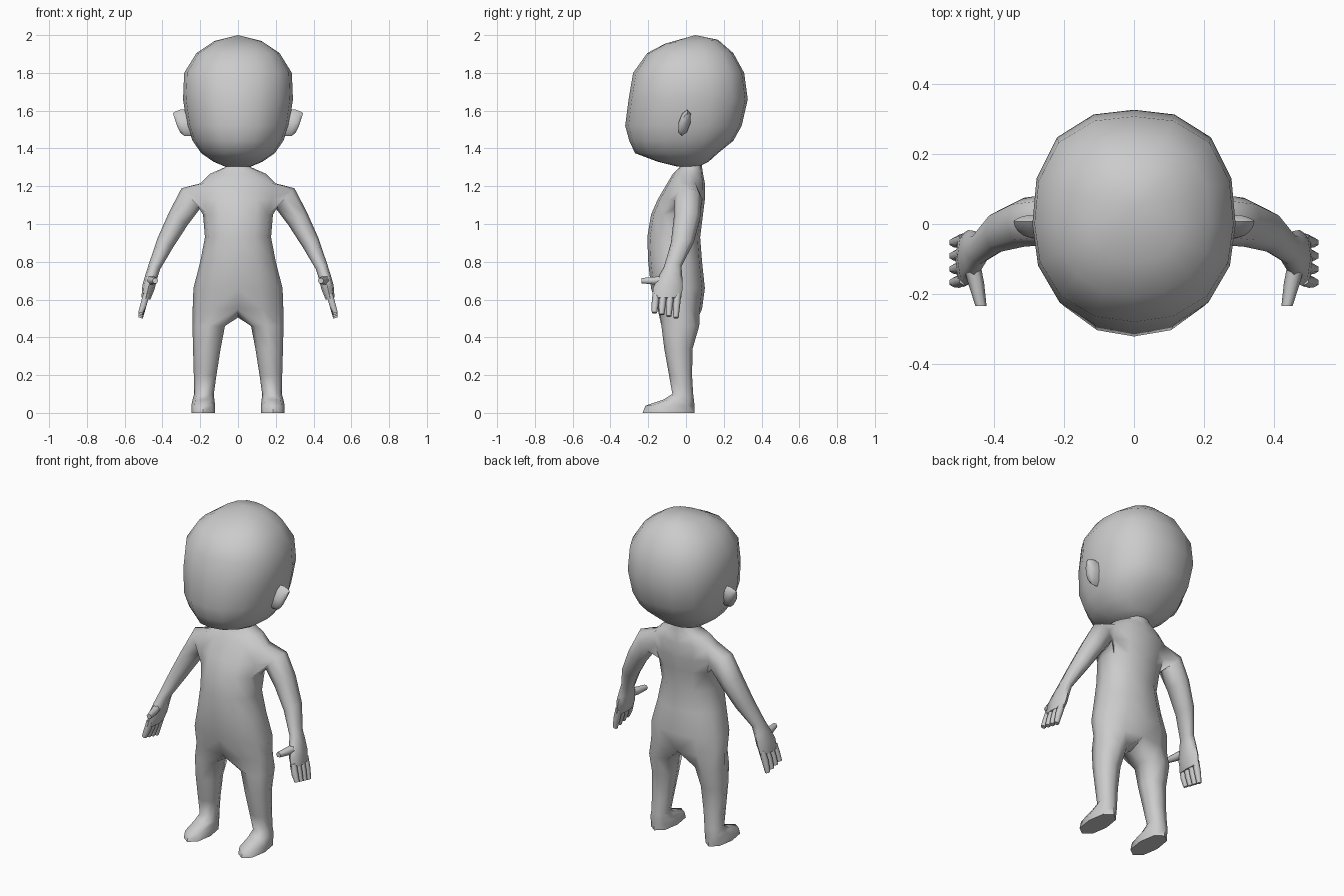
import bpy, bmesh, math
from mathutils import Vector

cube = bpy.data.objects.get("Cube")
if cube:
    bpy.data.objects.remove(cube)

mat = bpy.data.materials.new("plain grey")
mat.use_nodes = True
GREY = (0.6, 0.6, 0.6, 1)
mat.diffuse_color = GREY
mat.node_tree.nodes["Principled BSDF"].inputs["Base Color"].default_value = GREY


def sup(a, e):
    """Unit superellipse point at angle a, as (cos, sin)."""
    c, s = math.cos(a), math.sin(a)
    r = (abs(c) ** e + abs(s) ** e) ** (-1 / e)
    return c * r, s * r


def add(bm, pts):
    return [bm.verts.new(p) for p in pts]


def bridge(bm, a, b, closed=True, skip=()):
    n = len(a)
    for i in range(n if closed else n - 1):
        if i not in skip:
            j = (i + 1) % n
            bm.faces.new((a[i], a[j], b[j], b[i]))


def loft(bm, rings):
    rows = [add(bm, r) for r in rings]
    for a, b in zip(rows, rows[1:]):
        bridge(bm, a, b)
    return rows


def limb_ring(c, slope, r, ry, n=8, e=2.2):
    """Ring across a limb that runs outward and down at the given slope."""
    t = math.radians(slope)
    up = Vector((math.sin(t), 0, math.cos(t)))
    pts = []
    for k in range(n):
        u, v = sup(2 * math.pi * (k + 1) / n, e)
        pts.append(Vector(c) + up * r * v + Vector((0, -ry * u, 0)))
    return pts


def finish(bm, name, angle):
    bmesh.ops.holes_fill(bm, edges=bm.edges[:], sides=0)
    bmesh.ops.recalc_face_normals(bm, faces=bm.faces[:])
    me = bpy.data.meshes.new(name)
    bm.to_mesh(me)
    bm.free()
    me.materials.append(mat)
    ob = bpy.data.objects.new(name, me)
    bpy.context.collection.objects.link(ob)
    bpy.ops.object.select_all(action='DESELECT')
    ob.select_set(True)
    bpy.context.view_layer.objects.active = ob
    bpy.ops.object.shade_smooth_by_angle(angle=math.radians(angle))
    return ob


def mirror(bm):
    bmesh.ops.mirror(bm, geom=bm.verts[:] + bm.edges[:] + bm.faces[:],
                     axis='X', merge_dist=0.001)


# Body: left half as one cage, then mirrored
bm = bmesh.new()
TORSO = [  # z, half width, front y, back y
    (1.35, .06, -.03, .08), (1.3, .07, -.035, .085), (1.265, .15, -.07, .09),
    (1.215, .2, -.1, .1), (1.13, .2, -.15, .1), (1.05, .185, -.185, .09),
    (.93, .175, -.205, .075), (.8, .2, -.2, .085), (.66, .236, -.185, .1),
    (.55, .24, -.15, .085)]
rows = []
for z, w, f, b in TORSO:
    ring = []
    for k in range(7):
        u, v = sup(math.radians(k * 30 - 90), 2.3)
        ring.append((0 if k in (0, 6) else w * u, (f + b) / 2 + (b - f) / 2 * v, z))
    rows.append(add(bm, ring))
for i, (a, b) in enumerate(zip(rows, rows[1:])):
    bridge(bm, a, b, closed=False, skip=(2, 3) if i in (3, 4) else ())

# Arm grows from the opening at the shoulder
C, B, A = rows[3:6]
hole = [C[2], C[3], C[4], B[4], A[4], A[3], A[2], B[2]]
bm.verts.remove(B[3])
arm = loft(bm, [limb_ring(*r) for r in [
    ((.25, .012, 1.135), 42, .073, .072), ((.315, .005, 1.03), 54, .06, .07),
    ((.385, -.02, .9), 60, .048, .06), ((.442, -.07, .775), 65, .033, .046),
    ((.458, -.082, .725), 72, .033, .062), ((.474, -.095, .665), 72, .034, .078),
    ((.488, -.103, .605), 74, .024, .077)]])
bridge(bm, hole, arm[0])

# Fingers and thumb
for i in range(4):
    y = -.162 + i * .038
    tip = .53 - .009 * i
    loft(bm, [limb_ring(c, 72, r, r, 6) for c, r in [
        ((.484, y + .004, .63), .019), ((.501, y - .002, .57), .019),
        ((.516, y - .005, tip), .014)]])
thumb = [((.468, -.10, .705), .026), ((.452, -.17, .70), .023), ((.438, -.235, .70), .016)]
loft(bm, [[(c[0] + r * math.cos(a), c[1], c[2] + r * math.sin(a))
           for a in [k * math.pi / 3 for k in range(6)]] for c, r in thumb])

# Leg and foot hang from the hip edge plus one crotch point
hip = rows[-1] + add(bm, [(0, -.03, .505)])
LEG = [  # z, centre x, half width, front y, back y
    (.46, .155, .086, -.13, .07), (.34, .165, .073, -.115, .035),
    (.2, .174, .06, -.09, .032), (.1, .18, .052, -.072, .038),
    (.07, .183, .058, -.12, .042), (.038, .184, .063, -.215, .045),
    (0, .184, .063, -.23, .045)]
leg = []
for z, x, w, f, b in LEG:
    ring = []
    for k in range(8):
        u, v = sup(math.radians((k - 3) * 45), 2.3)
        ring.append((x + w * u, (f + b) / 2 + (b - f) / 2 * v, z))
    leg.append(ring)
leg = loft(bm, leg)
bridge(bm, hip, leg[0])
mirror(bm)
finish(bm, "body", 70)

# Head
bm = bmesh.new()
HEAD = [  # z, half width, front y, back y, tilt of the ring
    (1.305, .07, -.05, .07, 0), (1.33, .13, -.15, .12, 0),
    (1.375, .195, -.27, .17, 0), (1.44, .24, -.3, .25, 0),
    (1.52, .27, -.322, .295, 0), (1.66, .291, -.304, .327, 0),
    (1.8, .285, -.28, .308, 0), (1.905, .22, -.205, .25, 0),
    (1.965, .13, -.11, .17, .01)]
N = 16
rings = []
for z, w, f, b, t in HEAD:
    ring = []
    for k in range(N):
        a = 2 * math.pi * k / N
        u, v = sup(a, 2.5 if math.sin(a) > 0 else 2.25)
        ring.append((w * u, v * (b if v > 0 else -f), z + t * v))
    rings.append(ring)
rows = loft(bm, rings)
crown = bm.verts.new((0, .05, 2.0))
for i in range(N):
    bm.faces.new((rows[-1][i], rows[-1][(i + 1) % N], crown))
finish(bm, "head", 80)

# Ears
bm = bmesh.new()
EAR = [  # x, centre z, half depth, half height
    (.255, 1.535, .03, .07), (.295, 1.535, .032, .07),
    (.318, 1.54, .024, .056), (.333, 1.55, .012, .036)]
ears = []
for x, z, ry, rz in EAR:
    ring = []
    for k in range(8):
        u, v = sup(k * math.pi / 4, 2)
        ring.append((x + .012 * v, -.008 + ry * u + .015 * v, z + rz * v))
    ears.append(ring)
loft(bm, ears)
mirror(bm)
finish(bm, "ears", 60)
